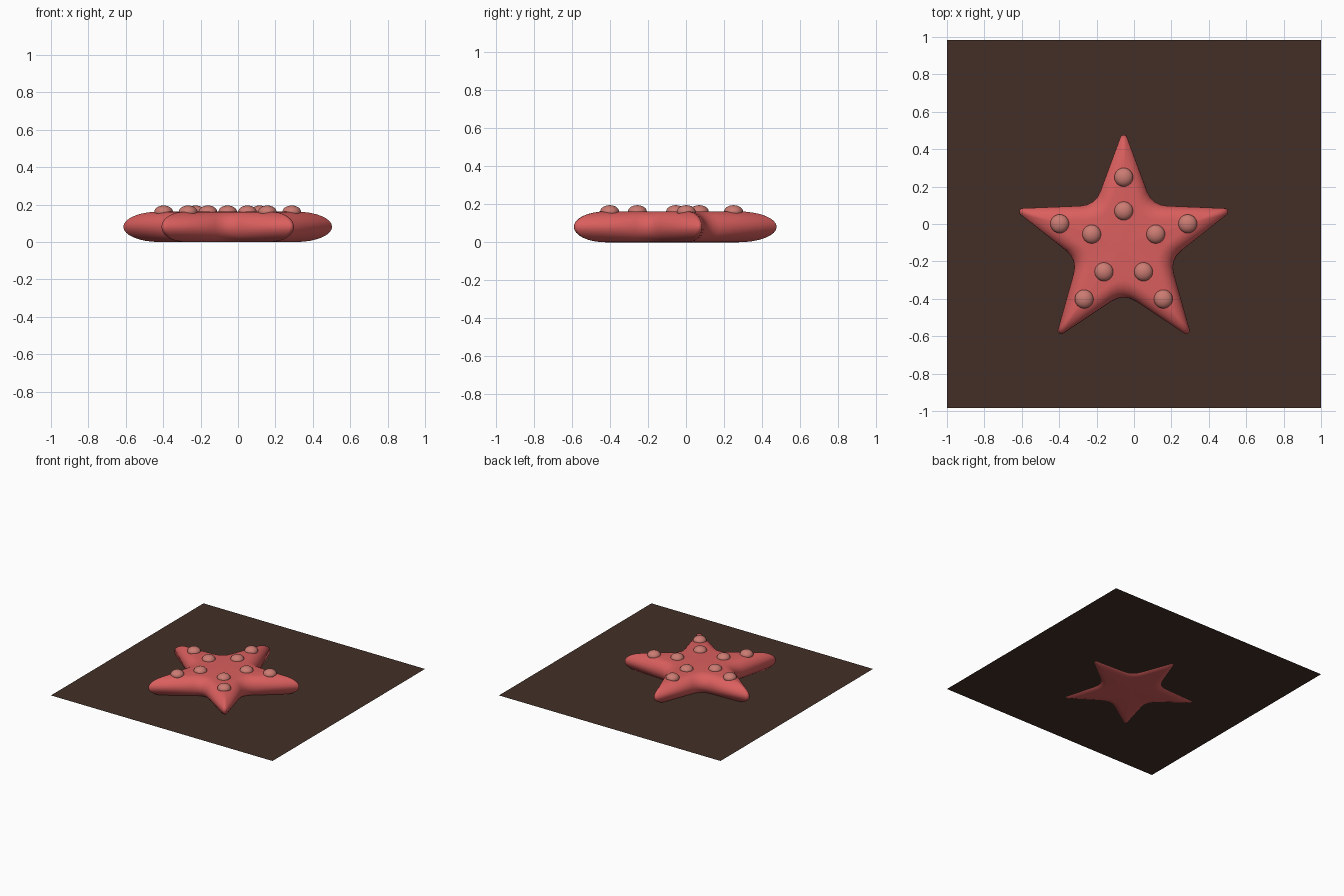
import bpy, bmesh, math
from mathutils import Vector

if "Cube" in bpy.data.objects:
    bpy.data.objects.remove(bpy.data.objects["Cube"])

CX, CY = -0.055, -0.11      # centre of the star
MID, HALF = 0.081, 0.081    # middle height and half thickness


def material(name, rgb):
    m = bpy.data.materials.new(name)
    m.diffuse_color = (*rgb, 1)
    m.use_nodes = True
    m.node_tree.nodes["Principled BSDF"].inputs["Base Color"].default_value = m.diffuse_color
    return m


coral = material("coral red", (0.70, 0.115, 0.112))
pale = material("pale coral", (0.60, 0.20, 0.17))
brown = material("dark brown", (0.055, 0.028, 0.019))


def add_object(name, bm, mat, smooth=True):
    me = bpy.data.meshes.new(name)
    bmesh.ops.recalc_face_normals(bm, faces=bm.faces)
    for f in bm.faces:
        f.smooth = smooth
    bm.to_mesh(me)
    bm.free()
    me.materials.append(mat)
    ob = bpy.data.objects.new(name, me)
    bpy.context.collection.objects.link(ob)
    return ob


def rotated(p, a):
    return (CX + p.x * math.cos(a) - p.y * math.sin(a),
            CY + p.x * math.sin(a) + p.y * math.cos(a))


def outline(k):
    """Star outline: k = 0 is the flat inner star, k = 1 the widest one."""
    tip, width, notch = 0.385 + 0.197 * k, 0.003 + 0.012 * k, 0.165 + 0.095 * k
    n = Vector((notch * math.cos(math.radians(36)), notch * math.sin(math.radians(36))))
    t = Vector((tip, width))
    a = n + (t - n).normalized() * 0.08
    axis = n.normalized()
    b = 2 * axis * a.dot(axis) - a          # mirror across the notch line
    pts = []
    for i in range(5):
        ang = math.radians(90 + 72 * i)
        pts += [rotated(Vector((tip, -width)), ang), rotated(Vector((tip + width * 0.3, 0)), ang),
                rotated(t, ang)]
        for s in range(5):                  # rounded notch
            u = s / 4
            pts.append(rotated((1 - u) ** 2 * a + 2 * u * (1 - u) * n + u * u * b, ang))
    return pts


# Star body: stacked outlines with a half-round edge
bm = bmesh.new()
rings = []
STEPS = 16
for i in range(STEPS + 1):
    th = -math.pi / 2 + math.pi * i / STEPS
    z = MID + HALF * math.sin(th)
    rings.append([bm.verts.new((x, y, z)) for x, y in outline(math.cos(th))])
for lo, hi in zip(rings, rings[1:]):
    n = len(lo)
    for j in range(n):
        bm.faces.new((lo[j], lo[(j + 1) % n], hi[(j + 1) % n], hi[j]))
# Flat caps as fans around the centre
for ring, z in ((rings[0], MID - HALF), (rings[-1], MID + HALF)):
    c = bm.verts.new((CX, CY, z))
    for j in range(len(ring)):
        bm.faces.new((ring[j], ring[(j + 1) % len(ring)], c))
add_object("starfish_body", bm, coral)

# Two bumps along every arm
for i in range(5):
    for label, r in (("inner", 0.18), ("outer", 0.36)):
        x, y = rotated(Vector((r, 0)), math.radians(90 + 72 * i))
        bm = bmesh.new()
        bmesh.ops.create_uvsphere(bm, u_segments=24, v_segments=14, radius=0.05)
        bump = add_object(f"{label}_bump_{i + 1}", bm, pale)
        bump.location = (x, y, 0.16)
        bump.scale = (1, 1, 0.7)

# Thin base sheet, slightly above the underside of the star
bm = bmesh.new()
bm.faces.new([bm.verts.new((x, y, 0.013)) for x, y in
              ((-1, -0.983), (1, -0.983), (1, 0.983), (-1, 0.983))])
add_object("base_sheet", bm, brown, smooth=False)
